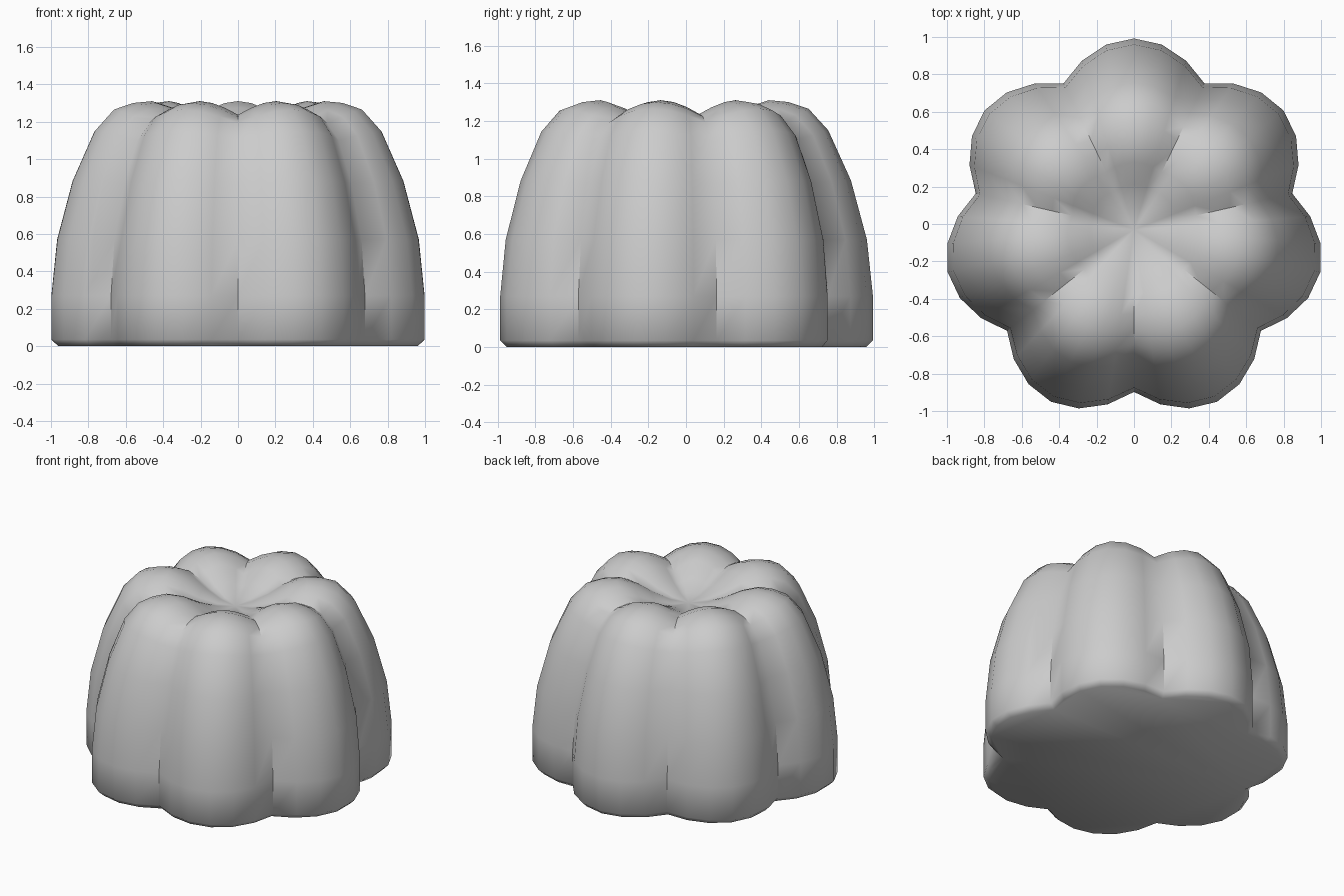
import bpy, bmesh, math

if "Cube" in bpy.data.objects:
    bpy.data.objects.remove(bpy.data.objects["Cube"])

LOBES = 7
STEPS = 6            # segments across each lobe
CENTRE_Y = -0.03

# (radius, height) along the middle of a lobe and along the crease between lobes
crest = [(0.985, 0), (1.022, 0.035), (1.022, 0.27), (0.99, 0.57), (0.905, 0.885),
         (0.785, 1.15), (0.68, 1.265), (0.575, 1.30), (0.47, 1.31),
         (0.36, 1.275), (0.24, 1.205), (0.12, 1.155)]
crease = [(0.833, 0), (0.868, 0.035), (0.868, 0.27), (0.845, 0.57), (0.775, 0.87),
          (0.69, 1.10), (0.61, 1.19), (0.53, 1.225), (0.45, 1.237),
          (0.34, 1.215), (0.23, 1.175), (0.12, 1.15)]
blend = [0, 0.14, 0.5, 1.0]   # lobe middle -> crease

bm = bmesh.new()
n = LOBES * STEPS

# fluted rings from the base up and over into the central dimple
rings = []
for (r0, z0), (r1, z1) in zip(crest, crease):
    ring = []
    for i in range(n):
        k = i % STEPS
        t = blend[min(k, STEPS - k)]
        a = math.pi / 2 + 2 * math.pi * i / n
        r, z = r0 + (r1 - r0) * t, z0 + (z1 - z0) * t
        ring.append(bm.verts.new((r * math.cos(a), CENTRE_Y + r * math.sin(a), z)))
    rings.append(ring)

# walls, dimple centre and flat base
for lo, hi in zip(rings, rings[1:]):
    for i in range(n):
        j = (i + 1) % n
        bm.faces.new((lo[i], lo[j], hi[j], hi[i]))
tip = bm.verts.new((0, CENTRE_Y, 1.14))
for i in range(n):
    bm.faces.new((rings[-1][i], rings[-1][(i + 1) % n], tip))
bm.faces.new(rings[0][::-1])
bmesh.ops.recalc_face_normals(bm, faces=bm.faces)

mesh = bpy.data.meshes.new("fluted_pudding")
bm.to_mesh(mesh)
bm.free()
body = bpy.data.objects.new("fluted_pudding", mesh)
bpy.context.collection.objects.link(body)

# smooth lobes, sharp creases
bpy.context.view_layer.objects.active = body
body.select_set(True)
bpy.ops.object.shade_smooth_by_angle(angle=math.radians(49))
